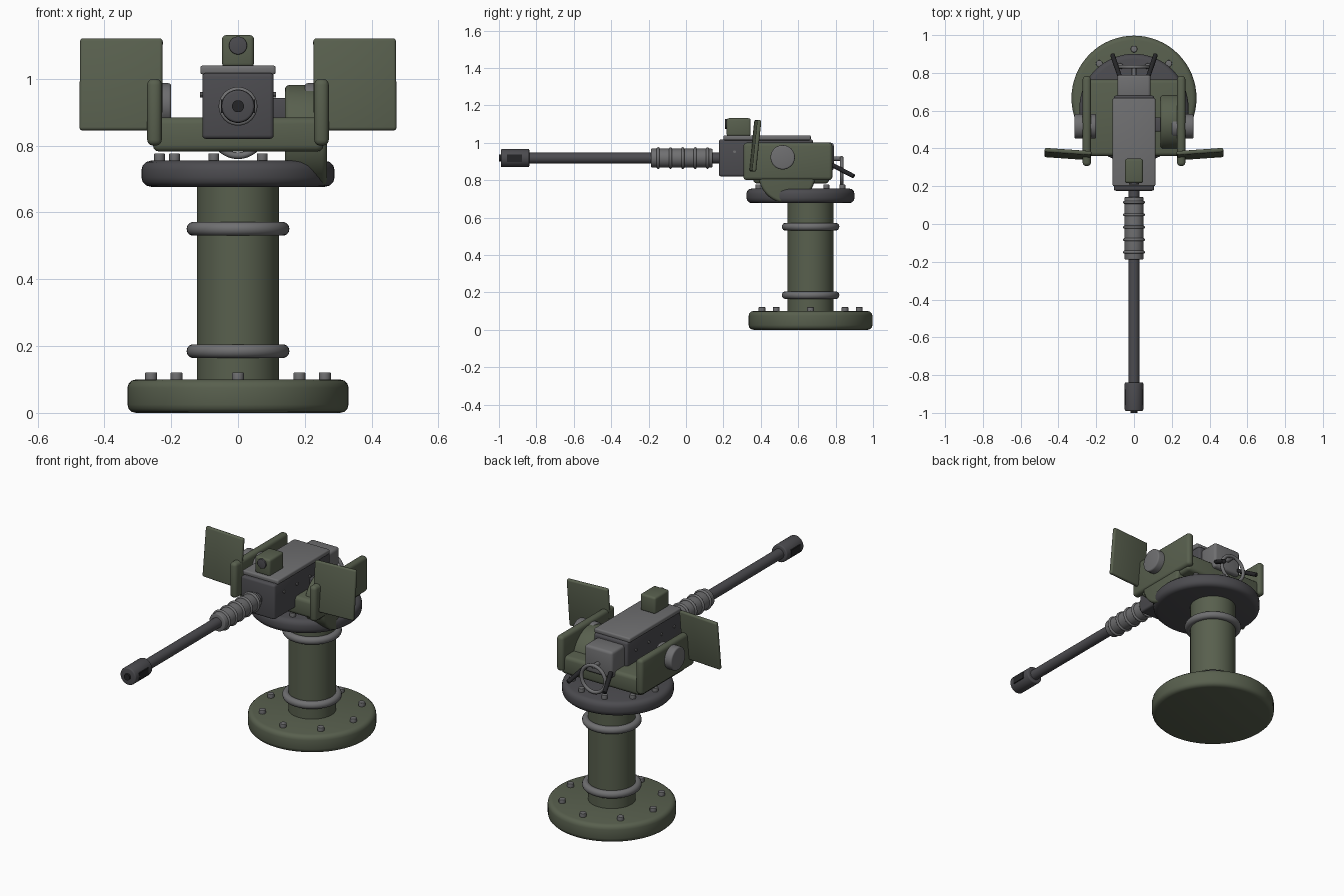
import bpy, math
from mathutils import Vector

if "Cube" in bpy.data.objects:
    bpy.data.objects.remove(bpy.data.objects["Cube"])

def mat(name, c):
    m = bpy.data.materials.new(name)
    m.diffuse_color = (*c, 1)
    m.use_nodes = True
    m.node_tree.nodes["Principled BSDF"].inputs["Base Color"].default_value = m.diffuse_color
    return m

GREEN = mat("olive green", (0.098, 0.116, 0.076))
DARK = mat("dark gunmetal", (0.072, 0.071, 0.079))
STEEL = mat("steel grey", (0.16, 0.16, 0.165))
BLACK = mat("black", (0.018, 0.018, 0.02))
CY, PY, BZ = 0.666, 0.612, 0.918   # column centre, turntable centre, bore height

def finish(ob, name, m, bevel=0, seg=3):
    ob.name = name
    ob.data.materials.append(m)
    bpy.ops.object.transform_apply(location=False, rotation=False, scale=True)
    if bevel:
        b = ob.modifiers.new("bevel", 'BEVEL')
        b.width, b.segments, b.limit_method = bevel, seg, 'ANGLE'
        b.angle_limit = math.radians(40)
        bpy.ops.object.modifier_apply(modifier="bevel")
    bpy.ops.object.shade_smooth_by_angle(angle=math.radians(35))
    return ob

def box(name, m, lo, hi, bevel=0.0, rot=(0, 0, 0)):
    c = [(a + b) / 2 for a, b in zip(lo, hi)]
    bpy.ops.mesh.primitive_cube_add(size=1, location=c, rotation=rot)
    ob = bpy.context.object
    ob.scale = [b - a for a, b in zip(lo, hi)]
    return finish(ob, name, m, bevel)

def cyl(name, m, p, q, r, bevel=0.0, n=48):
    p, q = Vector(p), Vector(q)
    d = q - p
    bpy.ops.mesh.primitive_cylinder_add(vertices=n, radius=r, depth=d.length, location=(p + q) / 2,
                                        rotation=d.to_track_quat('Z', 'Y').to_euler())
    return finish(bpy.context.object, name, m, bevel)

def ring(name, m, loc, R, r, rot=(0, 0, 0)):
    bpy.ops.mesh.primitive_torus_add(major_radius=R, minor_radius=r, major_segments=48,
                                     minor_segments=14, location=loc, rotation=rot)
    return finish(bpy.context.object, name, m)

def bolts(name, m, n, R, cy, z0, z1, r):
    for i in range(n):
        a = 2 * math.pi * i / n
        x, y = R * math.cos(a), cy + R * math.sin(a)
        cyl(f"{name}_{i}", m, (x, y, z0), (x, y, z1), r, 0.003, 12)

# Pedestal
cyl("base_plate", GREEN, (0, CY, 0), (0, CY, 0.1), 0.331, 0.025, 64)
bolts("base_bolt", STEEL, 8, 0.26, CY, 0.09, 0.121, 0.018)
cyl("column", GREEN, (0, CY, 0.09), (0, CY, 0.69), 0.123)
for z in (0.185, 0.551):
    ring("column_band", STEEL, (0, CY, z), 0.133, 0.021)

# Turntable
cyl("turntable", DARK, (0, PY, 0.677), (0, PY, 0.755), 0.289, 0.028, 64)
bolts("turntable_bolt", STEEL, 10, 0.235, PY, 0.745, 0.777, 0.016)

# Cradle, trunnions and tilted shields
box("cradle_floor", GREEN, (-0.255, 0.36, 0.782), (0.255, 0.765, 0.885), 0.02)
for s in (-1, 1):
    box("cradle_side", GREEN, (s * 0.25 - 0.022, 0.307, 0.80), (s * 0.25 + 0.022, 0.783, 1.0), 0.018)
    cyl("trunnion_cap", STEEL, (s * 0.2, 0.517, 0.922), (s * 0.315, 0.517, 0.922), 0.065, 0.008)
    box("shield", GREEN, (s * 0.35 - 0.124, 0.359, 0.845), (s * 0.35 + 0.124, 0.381, 1.122), 0.009,
        (math.radians(-6), 0, s * math.radians(4)))

# Ammunition drum and feed
cyl("ammo_drum", GREEN, (0.14, 0.54, 0.83), (0.266, 0.54, 0.83), 0.152, 0.015)
box("feed_block", DARK, (0.09, 0.49, 0.868), (0.18, 0.565, 0.942), 0.006)

# Receiver
box("receiver", DARK, (-0.107, 0.176, 0.82), (0.107, 0.68, 1.018), 0.012)
box("receiver_lid", STEEL, (-0.113, 0.2, 1.013), (0.113, 0.667, 1.04), 0.008)
box("rear_block", STEEL, (-0.088, 0.66, 0.85), (0.088, 0.79, 1.0), 0.015)
for s in (-1, 1):
    for i in range(4):
        y = 0.26 + 0.115 * i
        cyl("receiver_screw", STEEL, (s * 0.1, y, 0.952), (s * 0.114, y, 0.952), 0.008, 0, 10)

# Sight
box("sight_body", GREEN, (-0.048, 0.217, 1.035), (0.048, 0.346, 1.131), 0.012)
cyl("sight_lens", DARK, (0, 0.23, 1.1), (0, 0.209, 1.1), 0.027, 0.003, 32)

# Barrel, cooling jacket and muzzle
cyl("barrel", DARK, (0, 0.2, BZ), (0, -0.9, BZ), 0.029, 0, 32)
cyl("jacket", STEEL, (0, 0.142, BZ), (0, -0.188, BZ), 0.05, 0.005)
for i in range(5):
    ring("jacket_ring", STEEL, (0, 0.115 - 0.066 * i, BZ), 0.05, 0.008, (math.pi / 2, 0, 0))
cyl("muzzle", DARK, (0, -0.838, BZ), (0, -0.99, BZ), 0.049, 0.007)
cyl("bore", BLACK, (0, -0.98, BZ), (0, -1.0, BZ), 0.018, 0, 24)
for s in (-1, 1):
    box("muzzle_vent", BLACK, (s * 0.047 - 0.004, -0.957, BZ - 0.02), (s * 0.047 + 0.004, -0.876, BZ + 0.02))

# Rear ring handle and grips
ring("rear_ring", STEEL, (0, 0.832, 0.845), 0.075, 0.01, (math.pi / 2, 0, 0))
cyl("rear_ring_mount", STEEL, (0, 0.77, 0.915), (0, 0.836, 0.915), 0.012, 0, 16)
for s in (-1, 1):
    cyl("grip", BLACK, (s * 0.075, 0.78, 0.882), (s * 0.115, 0.898, 0.82), 0.012, 0.003, 20)
